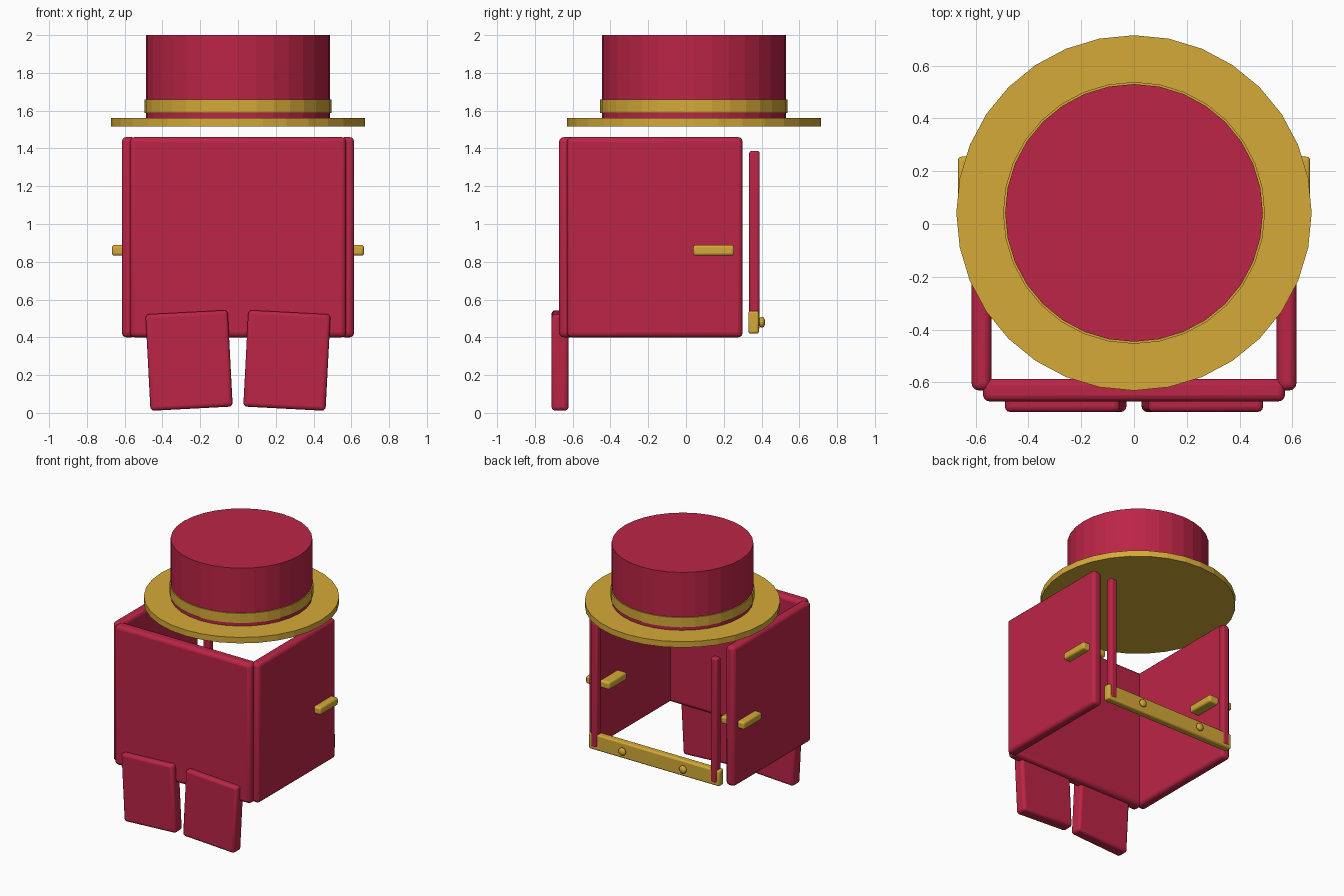
import bpy, math

if "Cube" in bpy.data.objects:
    bpy.data.objects.remove(bpy.data.objects["Cube"])


def material(name, rgb):
    m = bpy.data.materials.new(name)
    m.diffuse_color = (*rgb, 1)
    m.use_nodes = True
    m.node_tree.nodes["Principled BSDF"].inputs["Base Color"].default_value = m.diffuse_color
    return m


RED = material("crimson", (0.50, 0.018, 0.061))
GOLD = material("gold", (0.66, 0.40, 0.039))


def box(name, lo, hi, mat, bevel, tilt=0.0):
    """Rounded box between two corners, optionally tilted about y."""
    bpy.ops.mesh.primitive_cube_add(size=1)
    ob = bpy.context.object
    ob.name = name
    ob.scale = [b - a for a, b in zip(lo, hi)]
    bpy.ops.object.transform_apply(location=False, rotation=False, scale=True)
    ob.location = [(a + b) / 2 for a, b in zip(lo, hi)]
    ob.rotation_euler.y = math.radians(tilt)
    ob.data.materials.append(mat)
    mod = ob.modifiers.new("rounding", "BEVEL")
    mod.width = bevel
    mod.segments = 3
    bpy.ops.object.shade_smooth_by_angle(angle=math.radians(35))
    return ob


def disc(name, radius, z0, z1, mat):
    """Faceted upright cylinder on the hat axis."""
    bpy.ops.mesh.primitive_cylinder_add(vertices=32, radius=radius, depth=z1 - z0,
                                        location=(0, 0.042, (z0 + z1) / 2))
    ob = bpy.context.object
    ob.name = name
    ob.data.materials.append(mat)


# Hat
disc("hat_brim", 0.673, 1.515, 1.56, GOLD)
disc("hat_crown", 0.488, 1.53, 2.0, RED)
disc("hat_band", 0.496, 1.587, 1.66, GOLD)

# Front panel of the coat
box("front_panel", (-0.572, -0.672, 0.40), (0.572, -0.587, 1.46), RED, 0.025)

# Belt bar across the back
box("back_belt", (-0.55, 0.33, 0.42), (0.55, 0.386, 0.54), GOLD, 0.012)

for side, s in (("left", -1), ("right", 1)):
    def pair(name, x0, x1, y, z, mat, bevel, tilt=0.0):
        a, b = sorted((s * x0, s * x1))
        box(f"{side}_{name}", (a, y[0], z[0]), (b, y[1], z[1]), mat, bevel, tilt * s)

    # Side panel, cuff bar through it, back strap and tilted front flap
    pair("side_panel", 0.54, 0.615, (-0.63, 0.30), (0.40, 1.46), RED, 0.025)
    pair("cuff", 0.467, 0.667, (0.038, 0.255), (0.832, 0.889), GOLD, 0.014)
    pair("back_strap", 0.475, 0.53, (0.334, 0.390), (0.44, 1.387), RED, 0.014)
    pair("front_flap", 0.041, 0.477, (-0.712, -0.622), (0.022, 0.533), RED, 0.02, 3)

    # Belt button
    bpy.ops.mesh.primitive_uv_sphere_add(segments=16, ring_count=10, radius=0.029,
                                         location=(s * 0.255, 0.402, 0.48))
    button = bpy.context.object
    button.name = f"{side}_belt_button"
    button.scale.y = 0.6
    button.data.materials.append(GOLD)
    bpy.ops.object.shade_smooth()
